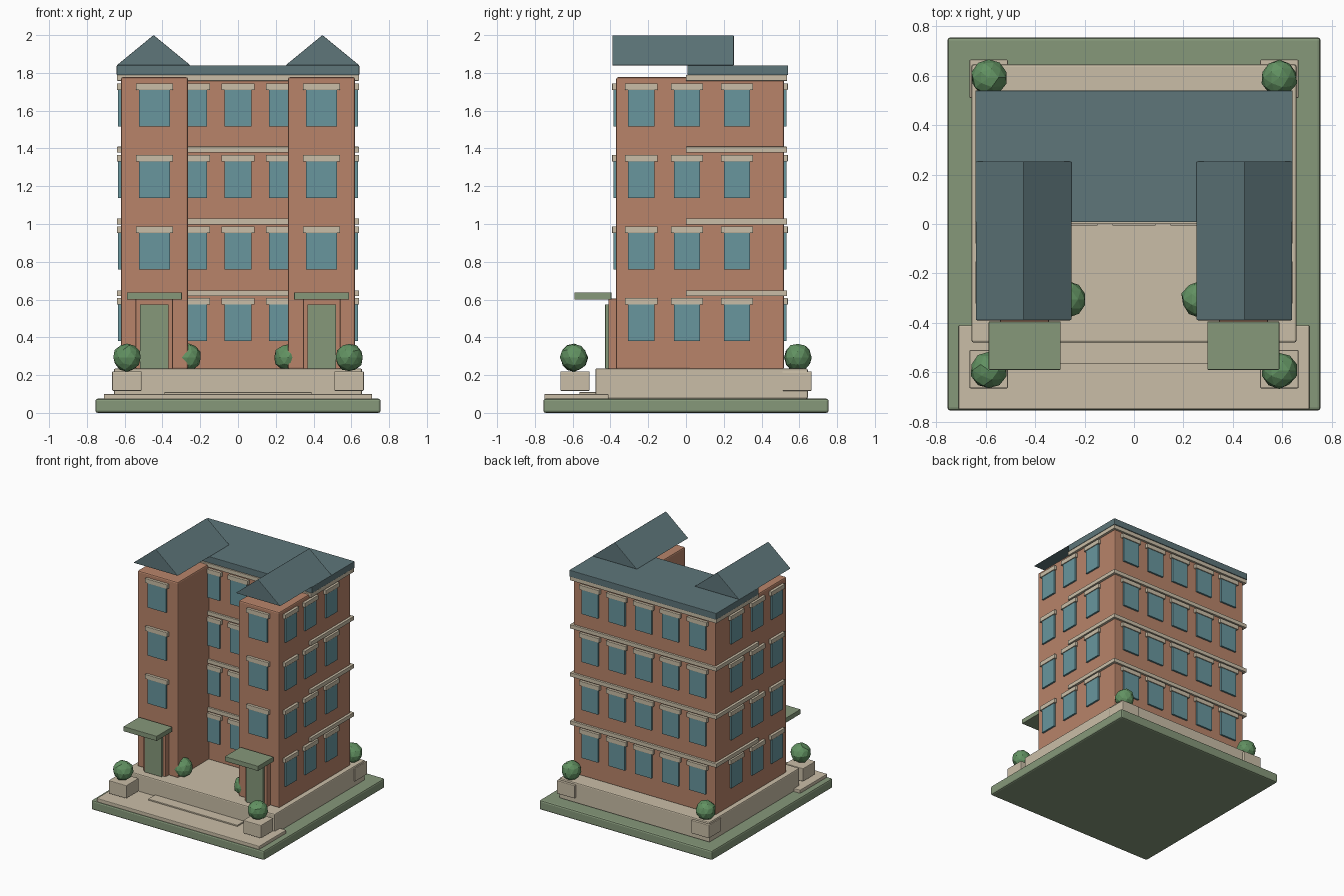
import bpy
import bmesh
import random
from mathutils import Vector

random.seed(4)
old = bpy.data.objects.get("Cube")
if old:
    bpy.data.objects.remove(old, do_unlink=True)


def srgb(*rgb):
    lin = [((c / 255 + 0.055) / 1.055) ** 2.4 for c in rgb]
    return (*lin, 1.0)


def material(name, color):
    m = bpy.data.materials.new(name)
    m.use_nodes = True
    m.diffuse_color = color
    m.node_tree.nodes["Principled BSDF"].inputs["Base Color"].default_value = color
    return m


BRICK = material("brick", srgb(184, 132, 106))
STONE = material("pale_stone", srgb(202, 190, 167))
SLATE = material("slate", srgb(94, 118, 122))
GREEN = material("sage_green", srgb(134, 152, 122))
GLASS = material("window_glass", srgb(104, 150, 158))
LEAF = material("leaf", srgb(98, 146, 98))


def finish(name, bm, mat, bevel=0.0):
    bmesh.ops.recalc_face_normals(bm, faces=bm.faces)
    me = bpy.data.meshes.new(name)
    bm.to_mesh(me)
    bm.free()
    me.materials.append(mat)
    ob = bpy.data.objects.new(name, me)
    bpy.context.collection.objects.link(ob)
    if bevel:
        mod = ob.modifiers.new("soft_edges", "BEVEL")
        mod.width = bevel
        mod.segments = 2
    return ob


def add_box(bm, xs, ys, zs):
    """Add a box spanning three (low, high) ranges."""
    verts = bmesh.ops.create_cube(bm, size=1)["verts"]
    for v in verts:
        v.co = Vector([(a + b) / 2 + c * (b - a) for c, (a, b) in zip(v.co, (xs, ys, zs))])


def box(name, xs, ys, zs, mat, bevel=0.005):
    bm = bmesh.new()
    add_box(bm, xs, ys, zs)
    return finish(name, bm, mat, bevel)


def mirrored(s, lo, hi):
    return (lo, hi) if s > 0 else (-hi, -lo)


def gable(name, xs, ys, zs):
    bm = bmesh.new()
    profile = [(xs[0], zs[0]), (xs[1], zs[0]), (sum(xs) / 2, zs[1])]
    face = bm.faces.new([bm.verts.new((x, ys[0], z)) for x, z in profile])
    ext = bmesh.ops.extrude_face_region(bm, geom=[face])["geom"]
    new = [g for g in ext if isinstance(g, bmesh.types.BMVert)]
    bmesh.ops.translate(bm, verts=new, vec=(0, ys[1] - ys[0], 0))
    finish(name, bm, SLATE, 0.003)


def bush(name, x, y, z, r=0.074):
    bm = bmesh.new()
    bmesh.ops.create_icosphere(bm, subdivisions=2, radius=r)
    for v in bm.verts:
        v.co = v.co * random.uniform(0.94, 1.04) + Vector((x, y, z))
    finish(name, bm, LEAF)


# Grounds
box("lawn", (-0.755, 0.755), (-0.755, 0.755), (0, 0.075), GREEN, 0.012)
box("front_pavement", (-0.71, 0.71), (-0.75, -0.41), (0.07, 0.1), STONE)
box("front_step", (-0.39, 0.39), (-0.565, -0.46), (0.09, 0.11), STONE, 0.003)
box("podium", (-0.657, 0.657), (-0.48, 0.645), (0.075, 0.235), STONE, 0.008)

# Main block, string courses and flat roof
TOP = 1.777
box("main_block", (-0.62, 0.62), (0.015, 0.518), (0.23, TOP), BRICK, 0.008)
PITCH = 0.38
for i in range(4):
    z = 0.618 + i * PITCH
    box(f"stone_band_{i + 1}", (-0.64, 0.64), (0.0, 0.535), (z, z + 0.031), STONE, 0.002)
box("main_roof", (-0.642, 0.642), (0.008, 0.54), (1.789, 1.84), SLATE, 0.003)

# Wings, entrances and planting on both sides
for s, side in ((1, "left"), (-1, "right")):
    box(f"{side}_wing", mirrored(s, 0.265, 0.62), (-0.37, 0.1), (0.23, TOP), BRICK, 0.01)
    gable(f"{side}_gable_roof", mirrored(s, 0.252, 0.642), (-0.39, 0.253), (1.84, 2.0))
    box(f"{side}_door_surround", mirrored(s, 0.345, 0.542), (-0.41, -0.36), (0.235, 0.605), BRICK, 0.003)
    box(f"{side}_door", mirrored(s, 0.368, 0.52), (-0.428, -0.4), (0.235, 0.575), GREEN, 0.003)
    box(f"{side}_canopy", mirrored(s, 0.297, 0.588), (-0.59, -0.395), (0.6, 0.638), GREEN, 0.003)
    for end, t in (("front", -1), ("rear", 1)):
        ys = mirrored(t, 0.51, 0.665)
        box(f"{side}_{end}_planter", mirrored(s, 0.51, 0.666), ys, (0.117, 0.22), STONE)
        bush(f"{side}_{end}_bush", s * 0.588, t * 0.592, 0.293)
    bush(f"{side}_court_bush", s * 0.265, -0.305, 0.293)


# Windows: each group lies on one wall plane
def windows(name, axis, wall, out, columns, floors, width):
    panes, lintels = bmesh.new(), bmesh.new()
    for c in columns:
        for f in floors:
            z = 0.38 + f * (PITCH - 0.001)
            for bm, w, depth, zs in ((panes, width, 0.014, (z, z + 0.195)),
                                     (lintels, width + 0.033, 0.021, (z + 0.193, z + 0.228))):
                across = (c - w / 2, c + w / 2)
                through = tuple(sorted((wall - out * 0.01, wall + out * depth)))
                if axis == "y":
                    add_box(bm, across, through, zs)
                else:
                    add_box(bm, through, across, zs)
    finish(f"{name}_windows", panes, GLASS)
    finish(f"{name}_lintels", lintels, STONE, 0.002)


five = [i * 0.235 for i in range(-2, 3)]
windows("court", "y", 0.015, -1, five[1:4], range(4), 0.143)
windows("rear", "y", 0.518, 1, five, range(4), 0.143)
for s, side in ((1, "left"), (-1, "right")):
    windows(f"{side}_side", "x", s * 0.62, s, (-0.237, 0.005, 0.27), range(4), 0.138)
    windows(f"{side}_wing_front", "y", -0.37, -1, (s * 0.442,), range(1, 4), 0.162)
